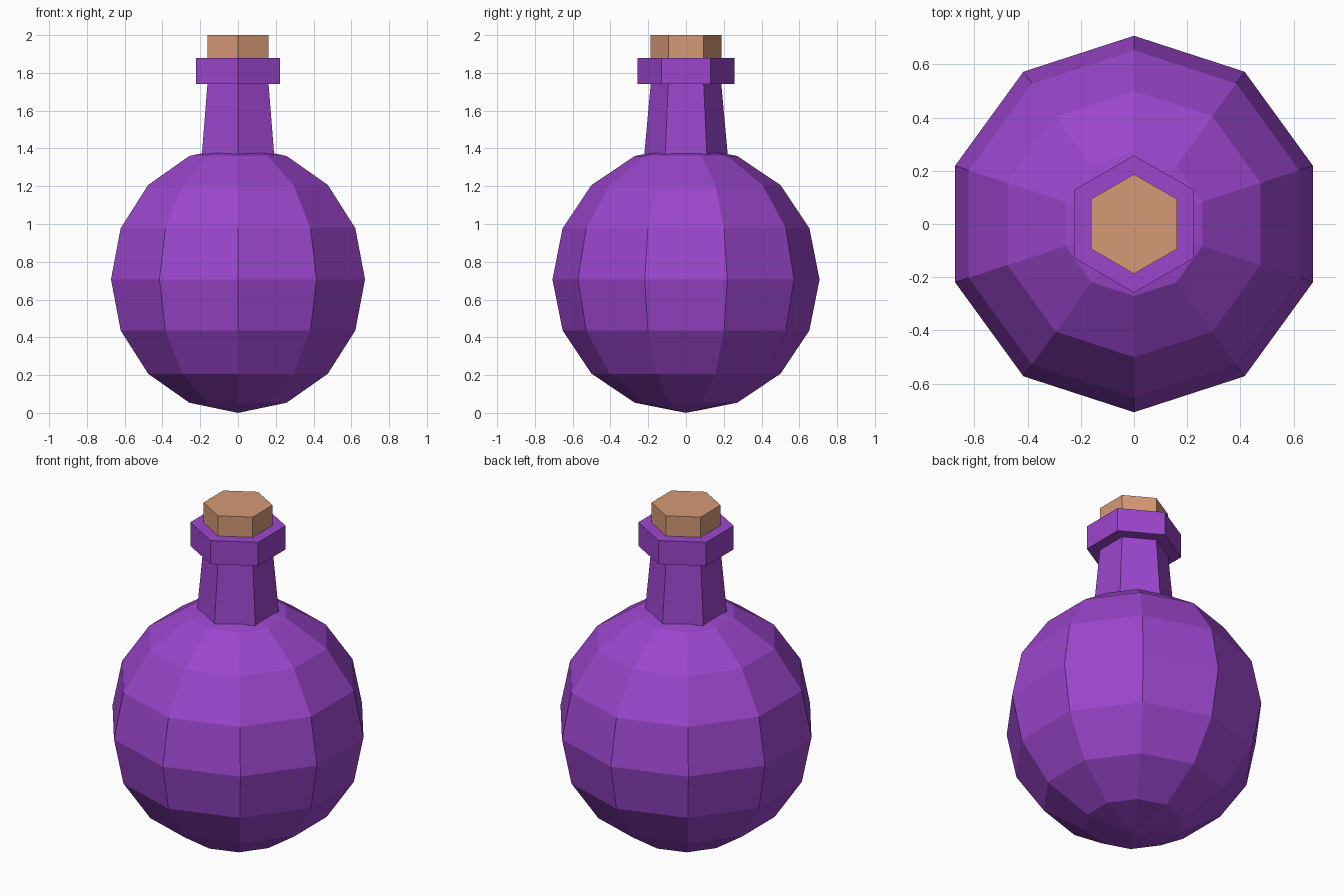
import bpy
import bmesh
from mathutils import Matrix

cube = bpy.data.objects.get("Cube")
if cube:
    bpy.data.objects.remove(cube, do_unlink=True)


def material(name, color):
    mat = bpy.data.materials.new(name)
    mat.use_nodes = True
    mat.diffuse_color = color
    mat.node_tree.nodes["Principled BSDF"].inputs["Base Color"].default_value = color
    return mat


def add_object(name, bm, mat):
    mesh = bpy.data.meshes.new(name)
    bm.to_mesh(mesh)
    bm.free()
    mesh.materials.append(mat)
    obj = bpy.data.objects.new(name, mesh)
    bpy.context.collection.objects.link(obj)
    return obj


def hex_prism(name, z_low, z_high, r_low, r_high, mat):
    """Six-sided tapered prism with corners on the y axis."""
    bm = bmesh.new()
    bmesh.ops.create_cone(
        bm, cap_ends=True, segments=6, radius1=r_low, radius2=r_high,
        depth=z_high - z_low,
        matrix=Matrix.Translation((0, 0, (z_low + z_high) / 2)))
    return add_object(name, bm, mat)


purple = material("purple glass", (0.33, 0.061, 0.61, 1))
cork = material("cork", (0.672, 0.32, 0.178, 1))

# Faceted round body
radius = 0.707
bm = bmesh.new()
bmesh.ops.create_uvsphere(bm, u_segments=10, v_segments=8, radius=radius,
                          matrix=Matrix.Translation((0, 0, radius)))
add_object("bottle_body", bm, purple)

# Neck, lip and stopper
hex_prism("bottle_neck", 1.3, 1.74, 0.227, 0.187, purple)
hex_prism("bottle_lip", 1.74, 1.88, 0.258, 0.258, purple)
hex_prism("stopper", 1.88, 2.0, 0.187, 0.187, cork)
